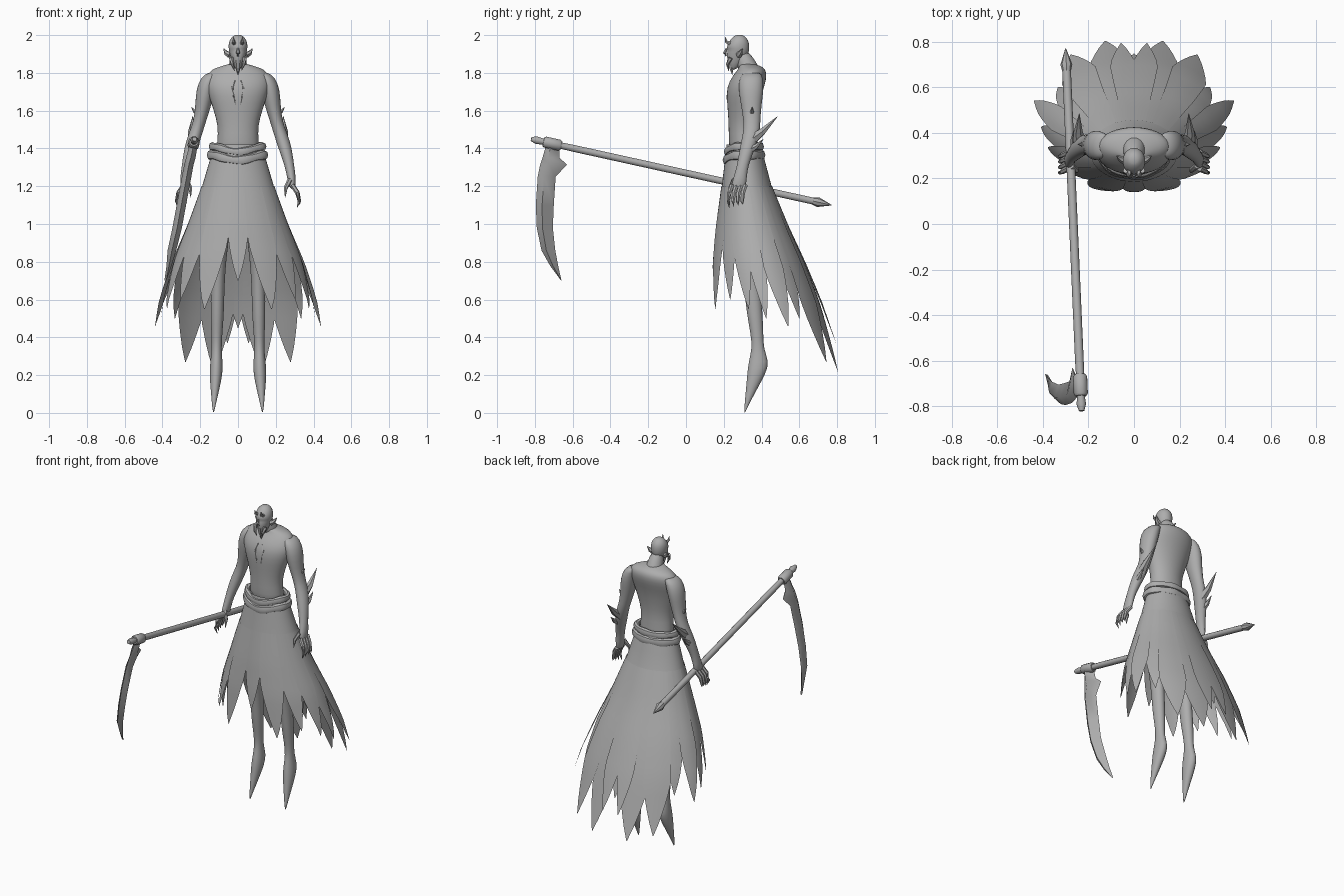
import bpy, bmesh, math
from mathutils import Vector

grey = bpy.data.materials.new("stone grey")
grey.diffuse_color = (0.42, 0.42, 0.42, 1)


def make(name, bm, angle=40, subdiv=0):
    bmesh.ops.recalc_face_normals(bm, faces=bm.faces)
    mesh = bpy.data.meshes.new(name)
    bm.to_mesh(mesh)
    bm.free()
    ob = bpy.data.objects.new(name, mesh)
    bpy.context.collection.objects.link(ob)
    mesh.materials.append(grey)
    if subdiv:
        mod = ob.modifiers.new("smooth", "SUBSURF")
        mod.levels = mod.render_levels = subdiv
    bpy.ops.object.select_all(action="DESELECT")
    ob.select_set(True)
    bpy.context.view_layer.objects.active = ob
    bpy.ops.object.shade_smooth_by_angle(angle=math.radians(angle))
    return ob


def bridge(bm, rings, closed=True):
    n = len(rings[0])
    for a, b in zip(rings, rings[1:]):
        for i in range(n if closed else n - 1):
            j = (i + 1) % n
            bm.faces.new((a[i], a[j], b[j], b[i]))


def loft(name, rows, n=14, subdiv=1):
    """Stack of level ellipses: x, y, z, half width, half depth."""
    bm = bmesh.new()
    rings = []
    for x, y, z, rx, ry in rows:
        rings.append([bm.verts.new((x + rx * math.cos(t), y + ry * math.sin(t), z))
                      for t in (2 * math.pi * i / n for i in range(n))])
    bridge(bm, rings)
    bm.faces.new(rings[0])
    bm.faces.new(rings[-1])
    return make(name, bm, 60, subdiv)


def tube(name, pts, n=8):
    """Round rod through points given as x, y, z, radius."""
    bm = bmesh.new()
    rings = []
    for i, (x, y, z, r) in enumerate(pts):
        d = Vector(pts[min(i + 1, len(pts) - 1)][:3]) - Vector(pts[max(i - 1, 0)][:3])
        q = d.to_track_quat("Z", "Y")
        rings.append([bm.verts.new(Vector((x, y, z)) + q @ Vector((r * math.cos(t), r * math.sin(t), 0)))
                      for t in (2 * math.pi * k / n for k in range(n))])
    bridge(bm, rings)
    bm.faces.new(rings[0])
    bm.faces.new(rings[-1])
    return make(name, bm)


def fb(rows):
    """Rows of z, half width, front y, back y turned into loft rows."""
    return [(0, (f + b) / 2, z, w, (b - f) / 2) for z, w, f, b in rows]


# torso, neck and head
loft("torso", fb([(1.34, .12, .23, .39), (1.44, .11, .225, .38), (1.52, .107, .225, .375),
                  (1.60, .13, .22, .385), (1.68, .158, .213, .40), (1.74, .175, .22, .42),
                  (1.79, .165, .25, .43), (1.82, .14, .275, .42), (1.835, .09, .28, .40),
                  (1.85, .045, .28, .36)]), 18)
loft("neck", [(0, .345, 1.79, .07, .07), (0, .325, 1.84, .046, .055), (0, .295, 1.92, .04, .042)])
loft("head", fb([(1.815, .01, .238, .262), (1.85, .03, .222, .30), (1.90, .045, .212, .333),
                 (1.92, .049, .222, .335), (1.935, .052, .212, .337), (1.965, .05, .224, .335),
                 (1.988, .036, .245, .32), (2.002, .016, .265, .30)]))
tube("nose", [(0, .215, 1.93, .005), (0, .205, 1.905, .011), (0, .213, 1.89, .007)], 6)
tube("chin_beard", [(0, .238, 1.87, .022), (0, .24, 1.83, .014), (0, .245, 1.79, .001)], 6)
for s in (-1, 1):
    tube("ear", [(s * .043, .28, 1.895, .018), (s * .062, .288, 1.905, .013), (s * .077, .30, 1.93, .001)], 6)
    tube("brow_horn", [(s * .02, .235, 1.955, .012), (s * .022, .213, 1.965, .008), (s * .024, .208, 1.99, .001)], 6)
    tube("cheek_tusk", [(s * .036, .235, 1.88, .013), (s * .03, .22, 1.845, .009), (s * .018, .226, 1.81, .001)], 6)
    tube("chest_tendril", [(s * .016, .238, 1.76, .004), (s * .03, .226, 1.72, .007),
                           (s * .02, .219, 1.67, .005), (s * .012, .222, 1.62, .001)], 6)

# arms with spikes and clawed hands
for s in (-1, 1):
    loft("arm", [(s * x, y, z, a, b) for x, y, z, a, b in (
        (.125, .35, 1.805, .03, .045), (.152, .345, 1.778, .048, .065), (.172, .345, 1.71, .052, .07),
        (.183, .345, 1.63, .044, .056), (.203, .35, 1.54, .034, .045), (.225, .347, 1.48, .038, .046),
        (.25, .325, 1.40, .037, .042), (.272, .30, 1.31, .026, .03), (.283, .287, 1.25, .024, .036),
        (.289, .275, 1.18, .018, .044))], 12)
    tube("elbow_spike", [(s * .235, .34, 1.44, .032), (s * .245, .405, 1.49, .02), (s * .24, .485, 1.57, .001)], 6)
    tube("forearm_spike", [(s * .255, .33, 1.39, .025), (s * .265, .37, 1.41, .014), (s * .265, .41, 1.45, .001)], 6)
    tube("upper_arm_spike", [(s * .20, .345, 1.58, .02), (s * .23, .35, 1.595, .01), (s * .247, .35, 1.62, .001)], 6)
    for k in range(4):
        y = .235 + .024 * k
        tube("finger", [(s * .288, y + .008, 1.205, .013), (s * .315, y - .005, 1.165, .012),
                        (s * .325, y - .01, 1.12, .009), (s * (.312 + .005 * k), y - .006, 1.085 + .006 * k, .001)], 6)
    tube("thumb", [(s * .276, .255, 1.235, .014), (s * .252, .235, 1.19, .011), (s * .25, .225, 1.14, .001)], 6)

# legs ending in pointed feet
for s in (-1, 1):
    loft("leg", [(s * x, y, z, a, b) for x, y, z, a, b in (
        (.065, .305, 1.30, .06, .08), (.085, .305, 1.10, .06, .075), (.095, .315, .95, .052, .066),
        (.104, .335, .80, .042, .054), (.108, .352, .66, .037, .046), (.11, .364, .52, .037, .043),
        (.112, .376, .42, .030, .035), (.113, .38, .34, .026, .031), (.114, .386, .27, .034, .057),
        (.116, .374, .21, .037, .051), (.122, .345, .12, .023, .029), (.128, .32, .04, .01, .011),
        (.13, .311, 0, .002, .002))], 12)

# skirt shape: z, half width, front y, back y
SHAPE = [(1.42, .125, .215, .395), (1.2, .19, .19, .453), (1.0, .26, .163, .533),
         (.8, .34, .145, .622), (.6, .40, .14, .70), (.2, .46, .14, .82)]


def on_skirt(deg, z, grow=0.0):
    for p, q in zip(SHAPE, SHAPE[1:]):
        if z >= q[0]:
            break
    t = (p[0] - z) / (p[0] - q[0])
    w, f, b = (p[i] + (q[i] - p[i]) * t for i in (1, 2, 3))
    a = math.radians(deg)
    return ((w + grow) * math.sin(a), (f + b) / 2 - ((b - f) / 2 + grow) * math.cos(a), z)


bm = bmesh.new()
bridge(bm, [[bm.verts.new(on_skirt(i * 9, z)) for i in range(40)]
            for z in (1.42, 1.3, 1.2, 1.1, 1.0, .93)])
make("skirt_top", bm)

# torn cloth strips: angle from front, tip height, half angle, where it starts to taper, outward flare
STRIPS = [(0, .70, 13, .4, 0), (25, .55, 15, .45, 0), (49, .60, 14, .45, 0), (70, .55, 13, .5, -.02),
          (88, .50, 12, .55, -.01), (107, .46, 12, .6, .025), (125, .50, 12, .6, -.01),
          (143, .27, 13, .68, 0), (164, .22, 13, .68, 0), (173, .37, 8, .7, .015), (180, .45, 12, .6, 0)]
for k, (deg, tip, half, taper, flare) in enumerate(STRIPS):
    for s in ((1,) if deg in (0, 180) else (-1, 1)):
        bm = bmesh.new()
        rows = []
        for i in range(13):
            t = i / 12
            w = half * max(.02, min(1, (1 - t) / (1 - taper)) ** .85)
            z = 1.2 + (tip - 1.2) * t
            grow = .003 + .01 * (k % 2) * t + flare * t ** 3
            rows.append([bm.verts.new(on_skirt(s * (deg + w * c / 2), z, grow)) for c in range(-2, 3)])
        bridge(bm, rows, closed=False)
        make("skirt_strip", bm)

# rolled belt, dipping at the front centre
for name, z0, rx, ry, r in (("belt_upper", 1.41, .135, .088, .022), ("belt_lower", 1.365, .142, .092, .026)):
    bm = bmesh.new()
    rings = []
    for i in range(36):
        a = 2 * math.pi * i / 36
        dip = .028 * max(0, math.cos(a)) ** 4
        fat = r * (1 + .12 * math.sin(a * 7))
        rings.append([bm.verts.new(((rx + fat * .8 * math.cos(b)) * math.sin(a),
                                    .307 - (ry + fat * .8 * math.cos(b)) * math.cos(a),
                                    z0 - dip + fat * math.sin(b)))
                      for b in (2 * math.pi * j / 8 for j in range(8))])
    bridge(bm, rings + rings[:1])
    make(name, bm)


# scythe pole, running through one hand
def pole(y, r):
    t = (y + .82) / 1.59
    return (-.23 - .07 * t, y, 1.45 - .35 * t, r)


tube("scythe_pole", [pole(-.82, .012), pole(-.79, .021), pole(-.75, .016), pole(-.6, .019), pole(.68, .019)], 10)
tube("pole_spike", [pole(.67, .019), pole(.70, .026), pole(.77, .002)], 8)
tube("blade_collar", [pole(-.755, .024), pole(-.745, .031), pole(-.67, .031), pole(-.66, .024)], 10)

# curved blade: z, outer y, inner y, x
BLADE = [(1.42, -.74, -.67, -.235), (1.35, -.76, -.67, -.25), (1.315, -.772, -.63, -.26),
         (1.25, -.785, -.69, -.272), (1.1, -.795, -.70, -.30), (.98, -.79, -.705, -.322),
         (.86, -.765, -.692, -.35), (.78, -.72, -.677, -.365), (.70, -.661, -.659, -.38)]
bm = bmesh.new()
rows = []
for z, a, b, x in BLADE:
    th = .025 * min(1, (b - a) / .08)
    m = a + (b - a) * .35
    rows.append([bm.verts.new(p) for p in ((x, a, z), (x + th, m, z), (x - .01, b, z), (x - th, m, z))])
bridge(bm, rows)
bm.faces.new(rows[0])
bm.faces.new(rows[-1])
make("scythe_blade", bm, 60)
